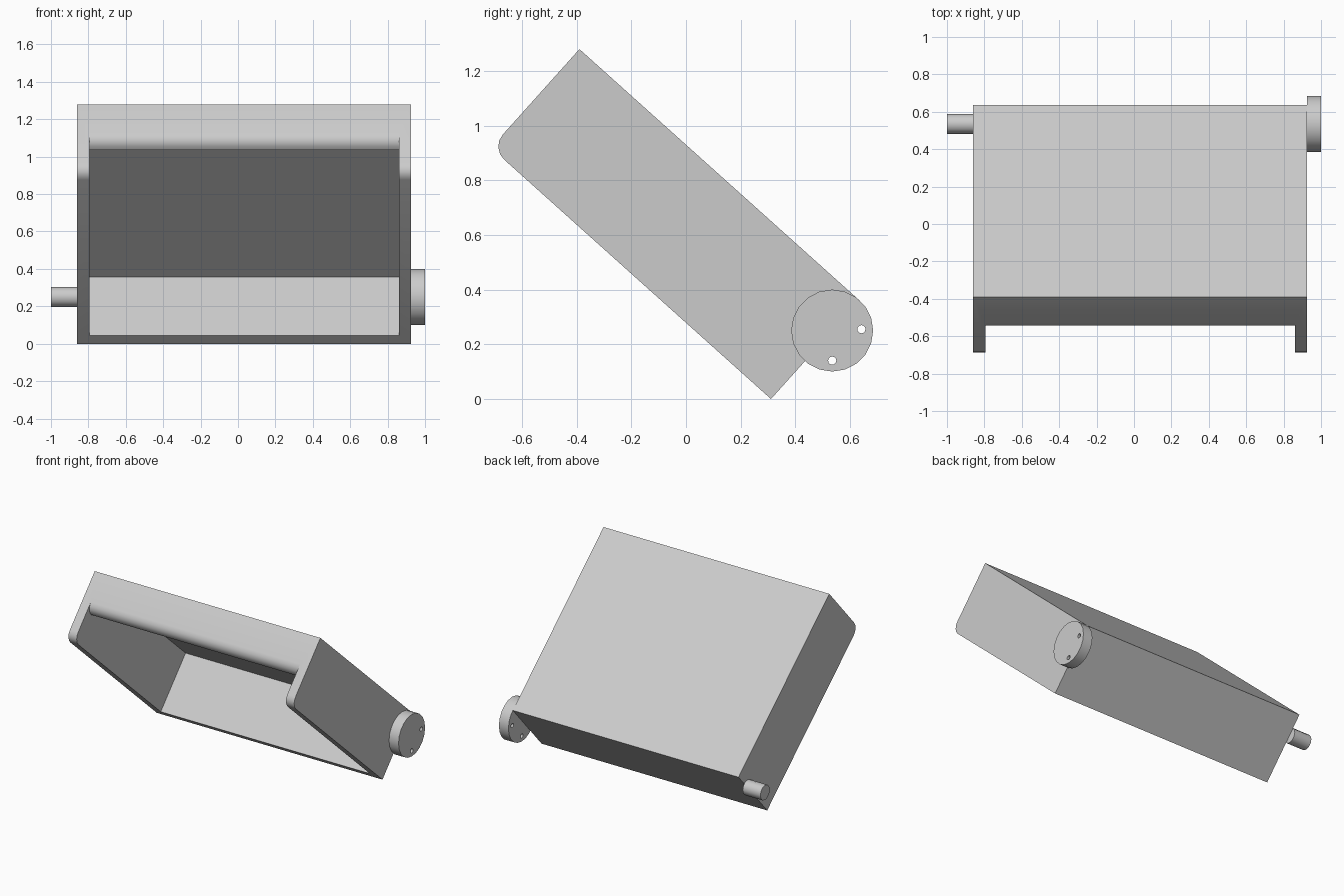
import bpy, bmesh
from math import sin, cos, pi, radians
from mathutils import Vector

if "Cube" in bpy.data.objects:
    bpy.data.objects.remove(bpy.data.objects["Cube"])

grey = bpy.data.materials.new("plain grey")
grey.use_nodes = True
grey.diffuse_color = (0.6, 0.6, 0.6, 1)
grey.node_tree.nodes["Principled BSDF"].inputs["Base Color"].default_value = (0.6, 0.6, 0.6, 1)

# Tray dimensions and tilt
TILT = radians(41.9)
LENGTH, DEPTH, WALL, LIP = 1.377, 0.485, 0.065, 0.27
LEFT, RIGHT = -0.86, 0.925
ALONG = Vector((cos(TILT), -sin(TILT)))
DOWN = Vector((-sin(TILT), -cos(TILT)))
TOP = Vector((-0.39, 1.28))
PIVOT = Vector((0.535, 0.25))


def tilted(points):
    """Place (along, down) tray coordinates in the y-z plane."""
    return [TOP + ALONG * u + DOWN * v for u, v in points]


def rounded(end, steps=4):
    """Quarter round at the front end, finishing at the given depth."""
    return [(WALL - WALL * cos(a), end - WALL + WALL * sin(a))
            for a in (pi / 2 * i / steps for i in range(steps + 1))]


def circle(centre, radius, sides):
    return [centre + radius * Vector((cos(2 * pi * i / sides), sin(2 * pi * i / sides)))
            for i in range(sides)]


def prism(name, profile, x0, x1):
    """Extrude a y-z profile from x0 to x1."""
    bm = bmesh.new()
    face = bm.faces.new([bm.verts.new((x0, p[0], p[1])) for p in profile])
    ext = bmesh.ops.extrude_face_region(bm, geom=[face])
    moved = [g for g in ext["geom"] if isinstance(g, bmesh.types.BMVert)]
    bmesh.ops.translate(bm, vec=(x1 - x0, 0, 0), verts=moved)
    bmesh.ops.recalc_face_normals(bm, faces=bm.faces)
    mesh = bpy.data.meshes.new(name)
    bm.to_mesh(mesh)
    bm.free()
    mesh.materials.append(grey)
    obj = bpy.data.objects.new(name, mesh)
    bpy.context.collection.objects.link(obj)
    return obj


def select(obj):
    bpy.ops.object.select_all(action="DESELECT")
    obj.select_set(True)
    bpy.context.view_layer.objects.active = obj


def cut(obj, cutter):
    select(obj)
    mod = obj.modifiers.new("cut", "BOOLEAN")
    mod.operation, mod.solver, mod.object = "DIFFERENCE", "EXACT", cutter
    bpy.ops.object.modifier_apply(modifier=mod.name)
    bpy.data.objects.remove(cutter)


# Tilted tray, open underneath, with a shorter round-lipped front wall
tray = prism("tray", tilted([(LENGTH, 0), (0, 0)][::-1] + [(LENGTH, DEPTH)]
                            + rounded(DEPTH)[::-1]), LEFT, RIGHT)
cavity = [(WALL, WALL), (LENGTH - WALL, WALL), (LENGTH - WALL, DEPTH + 0.1),
          (-0.1, DEPTH + 0.1), (-0.1, LIP - WALL)] + rounded(LIP)
cut(tray, prism("cavity_cutter", tilted(cavity), LEFT + WALL, RIGHT - WALL))

# Round pivot plate with two pin holes
disc = prism("pivot_disc", circle(PIVOT, 0.15, 20), RIGHT, 1.0)
for offset in (Vector((0.107, 0.005)), Vector((0, -0.11))):
    cut(disc, prism("hole_cutter", circle(PIVOT + offset, 0.015, 12), 0.8, 1.1))

# Pivot pin on the opposite side
pin = prism("pivot_pin", circle(PIVOT, 0.053, 12), -1.0, LEFT)

for part in (tray, disc, pin):
    select(part)
    bpy.ops.object.shade_smooth_by_angle(angle=radians(40))
